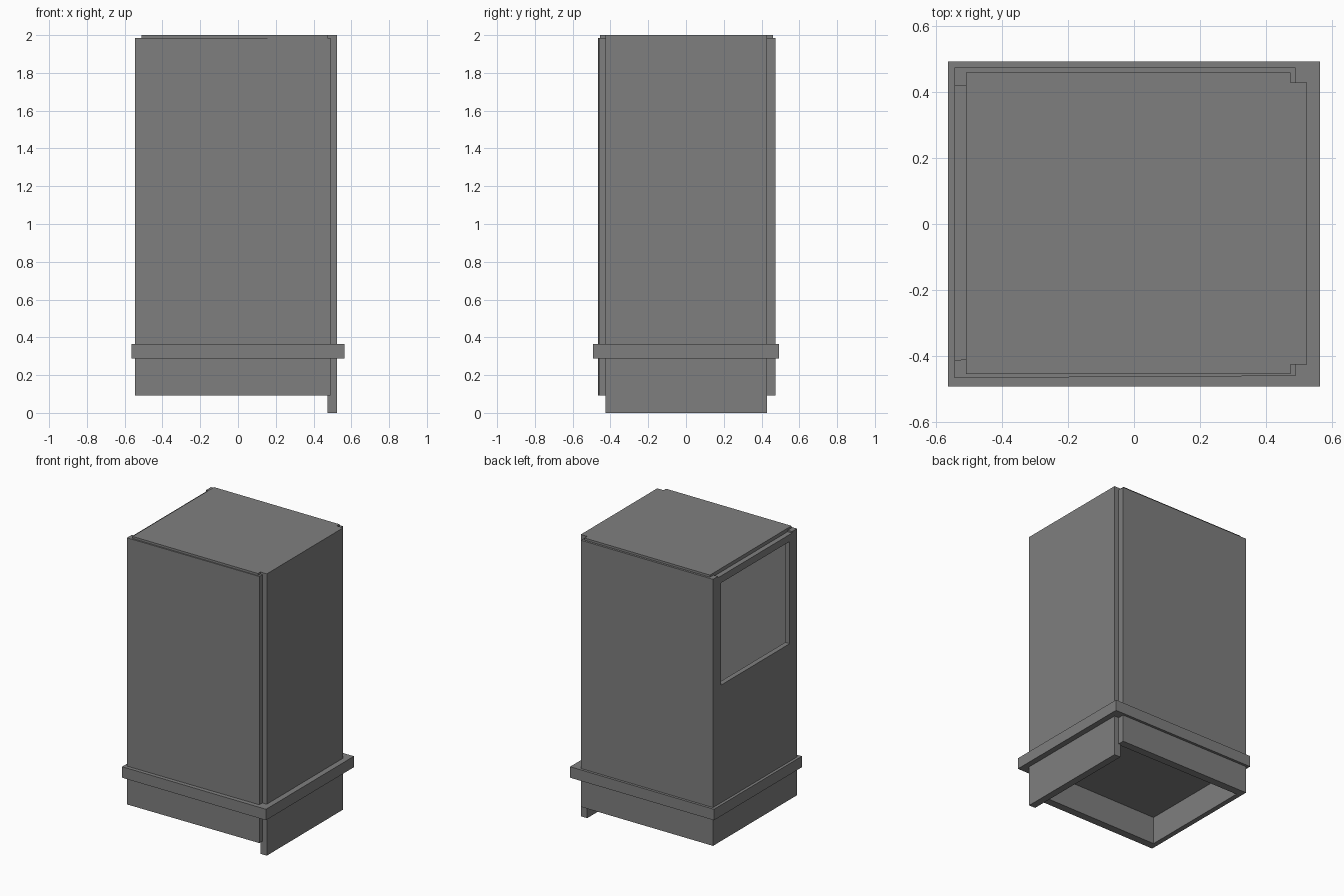
import bpy, bmesh

if "Cube" in bpy.data.objects:
    bpy.data.objects.remove(bpy.data.objects["Cube"])

grey = bpy.data.materials.new("mid grey")
grey.diffuse_color = (0.212, 0.212, 0.212, 1)
grey.use_nodes = True
grey.node_tree.nodes["Principled BSDF"].inputs["Base Color"].default_value = grey.diffuse_color


def finish(name, bm):
    bmesh.ops.recalc_face_normals(bm, faces=bm.faces[:])
    me = bpy.data.meshes.new(name)
    bm.to_mesh(me)
    bm.free()
    me.materials.append(grey)
    ob = bpy.data.objects.new(name, me)
    bpy.context.collection.objects.link(ob)
    return ob


def box(name, x, y, z):
    """Box from (min, max) ranges."""
    bm = bmesh.new()
    bmesh.ops.create_cube(bm, size=1)
    for v in bm.verts:
        v.co = [r[0] if c < 0 else r[1] for r, c in zip((x, y, z), v.co)]
    return finish(name, bm)


def window_panel(name, x, y, z, wy, wz):
    """Upright panel across y with a rectangular hole through it."""
    bm = bmesh.new()

    def ring(px, ry, rz):
        return [bm.verts.new((px, a, b)) for a, b in
                ((ry[0], rz[0]), (ry[1], rz[0]), (ry[1], rz[1]), (ry[0], rz[1]))]

    loops = [ring(x[0], y, z), ring(x[0], wy, wz), ring(x[1], wy, wz), ring(x[1], y, z)]
    for i in range(4):
        a, b = loops[i], loops[(i + 1) % 4]
        for k in range(4):
            n = (k + 1) % 4
            bm.faces.new((a[k], a[n], b[n], b[k]))
    return finish(name, bm)


# Front and back walls, the front one very slightly skewed
front = box("front_wall", (-0.545, 0.49), (-0.467, -0.412), (0.093, 1.985))
for v in front.data.vertices:
    if v.co.x > 0:
        v.co.y += 0.006
box("back_wall", (-0.545, 0.49), (0.42, 0.475), (0.093, 1.985))

# Right wall reaches the ground
box("right_wall", (0.475, 0.525), (-0.427, 0.43), (0, 2))

# Left wall with the open window
window_panel("left_wall", (-0.545, -0.51), (-0.412, 0.42), (0.093, 1.975),
             (-0.385, 0.385), (1.2, 1.925))

# Roof panel and the projecting floor slab
box("roof", (-0.51, 0.475), (-0.455, 0.46), (1.95, 2))
box("floor_slab", (-0.565, 0.565), (-0.493, 0.493), (0.287, 0.365))
